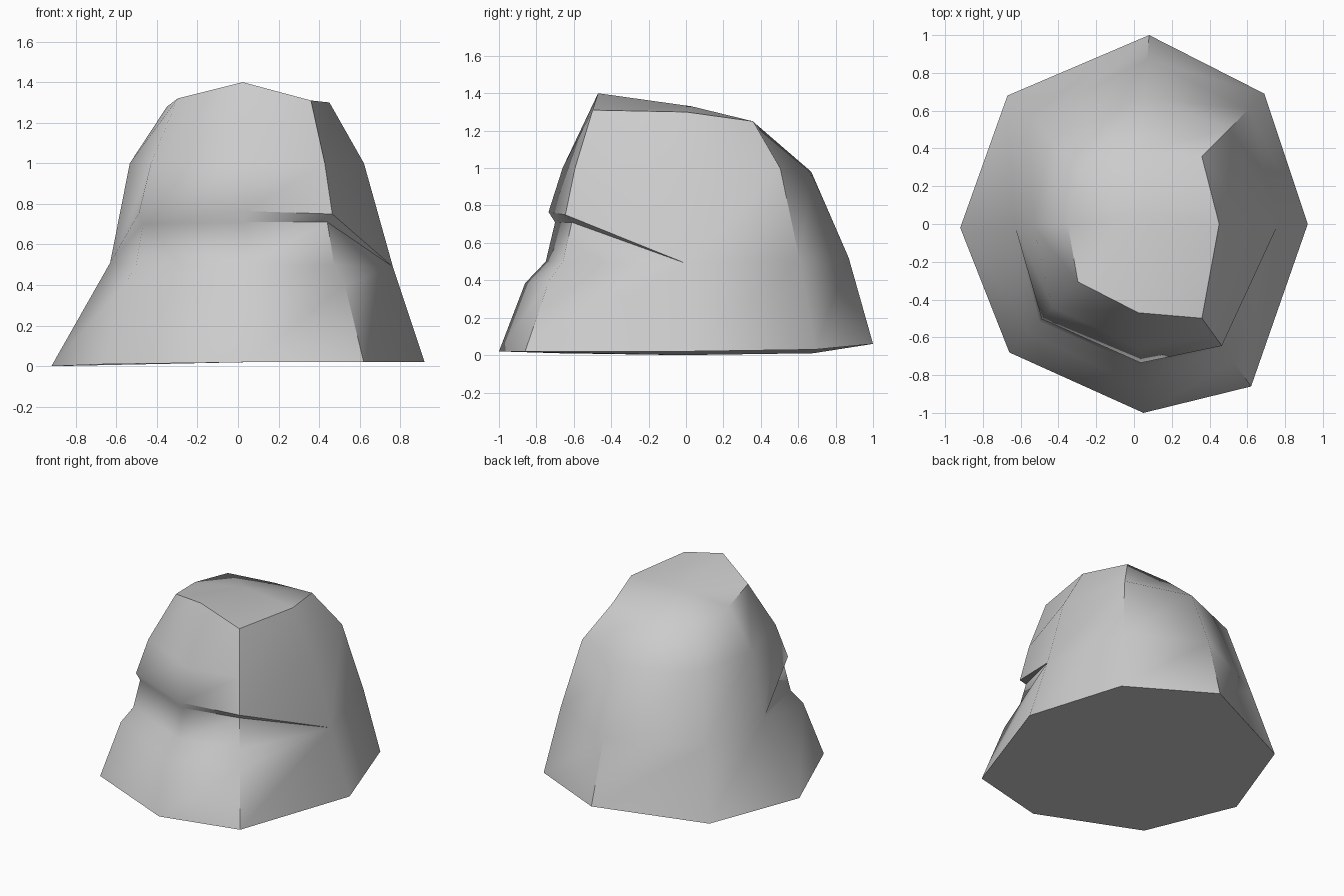
import bpy, bmesh, math

if "Cube" in bpy.data.objects:
    bpy.data.objects.remove(bpy.data.objects["Cube"])

# Columns run anticlockwise from the front: base x, base y, then
# a profile of (scale of base radius, height) from ground to crown.
columns = [
    ((0.05, -1.00), [(1, .02), (.86, .385), (.75, .50), (.70, .71), (.735, .765), (.66, 1.0), (.47, 1.40)]),
    ((0.62, -0.86), [(1, .02), (.85, .40), (.765, .50), (.71, .71), (.75, .75), (.69, 1.0), (.58, 1.31)]),
    ((0.92, 0.00), [(1, .02), (.83, .49), (.675, 1.0), (.49, 1.30)]),
    ((0.69, 0.69), [(1, .03), (.88, .51), (.73, 1.0), (.52, 1.25)]),
    ((0.08, 1.00), [(1, .06), (.87, .52), (.67, .98), (.38, 1.23)]),
    ((-0.67, 0.68), [(1, .01), (.83, .51), (.66, 1.0), (.43, 1.25)]),
    ((-0.92, -0.02), [(1, .00), (.685, .51), (.58, 1.0), (.38, 1.28)]),
    ((-0.66, -0.68), [(1, .01), (.85, .40), (.76, .50), (.71, .70), (.74, .755), (.65, 1.0), (.45, 1.32)]),
]

bm = bmesh.new()
grid = []
for (x, y), profile in columns:
    verts = [bm.verts.new((x * s, y * s, z)) for s, z in profile]
    # The ledges run out at the sides, so plain columns share one point there
    if len(verts) == 4:
        verts = [verts[0]] + [verts[1]] * 4 + verts[2:]
    grid.append(verts)

# Boulder sides, with the two front ledges
n = len(grid)
for i in range(n):
    a, b = grid[i], grid[(i + 1) % n]
    for k in range(len(a) - 1):
        face = list(dict.fromkeys([a[k], b[k], b[k + 1], a[k + 1]]))
        if len(face) > 2:
            bm.faces.new(face)

# Crown and underside
peak = bm.verts.new((0.05, 0.03, 1.33))
for i in range(n):
    bm.faces.new((grid[i][-1], grid[(i + 1) % n][-1], peak))
bm.faces.new([c[0] for c in reversed(grid)])
bmesh.ops.recalc_face_normals(bm, faces=bm.faces[:])

mesh = bpy.data.meshes.new("boulder")
bm.to_mesh(mesh)
bm.free()
boulder = bpy.data.objects.new("boulder", mesh)
bpy.context.collection.objects.link(boulder)
bpy.context.view_layer.objects.active = boulder
boulder.select_set(True)
bpy.ops.object.shade_smooth_by_angle(angle=math.radians(50))
